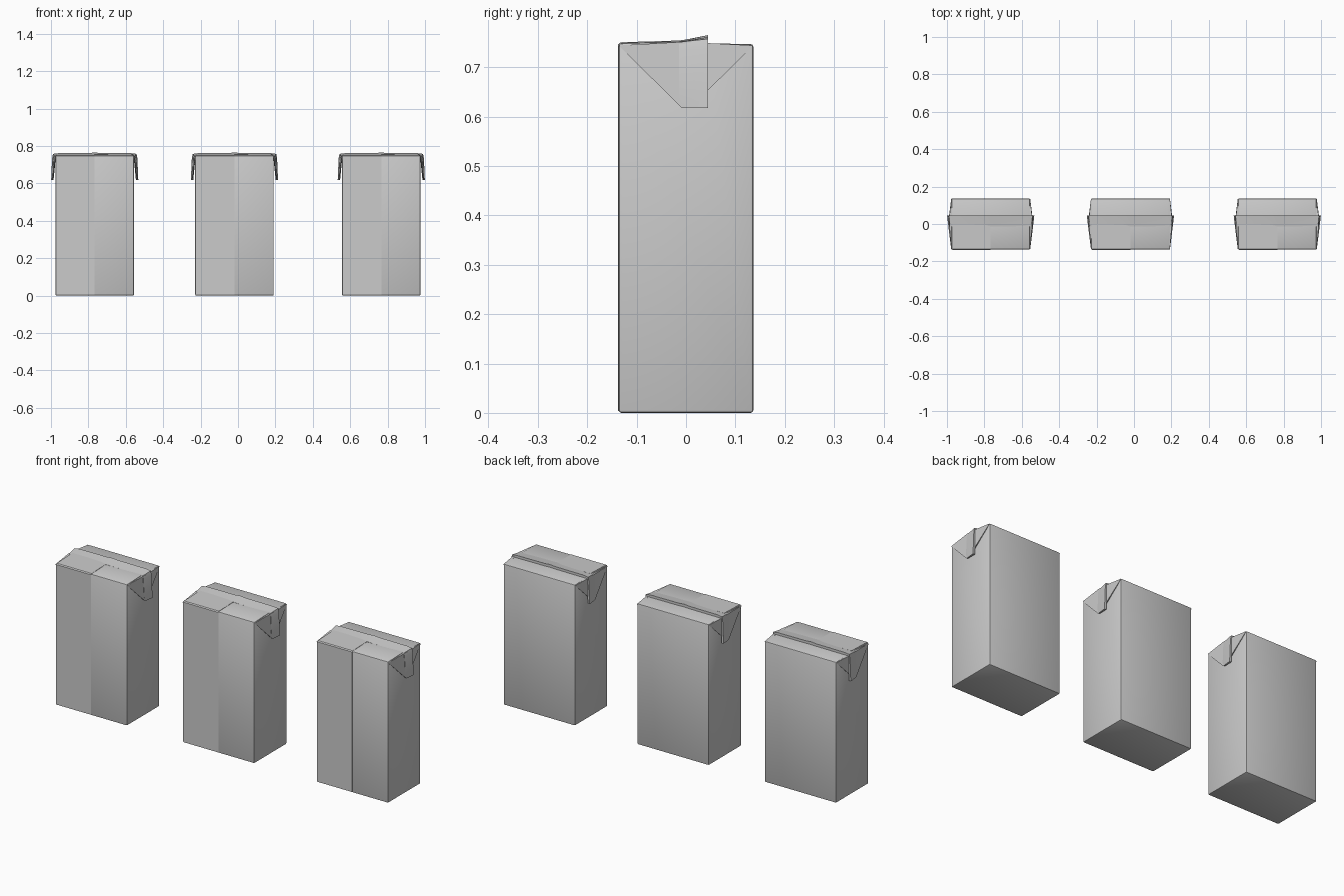
import bpy, bmesh

if "Cube" in bpy.data.objects:
    bpy.data.objects.remove(bpy.data.objects["Cube"])

HW = 0.21      # half width of a carton body
HD = 0.1365    # half depth


def make_mesh(name, rings, bevel=0.0):
    """Closed skin over matching rings of points, capped at both ends."""
    bm = bmesh.new()
    vs = [[bm.verts.new(p) for p in ring] for ring in rings]
    n = len(vs[0])
    for a, b in zip(vs, vs[1:]):
        for i in range(n):
            j = (i + 1) % n
            bm.faces.new((a[i], a[j], b[j], b[i]))
    bm.faces.new(vs[0][::-1])
    bm.faces.new(vs[-1])
    bmesh.ops.recalc_face_normals(bm, faces=bm.faces)
    if bevel:
        edges = [e for e in bm.edges if e.calc_face_angle(0) > 0.6]
        bmesh.ops.bevel(bm, geom=edges, offset=bevel, segments=2,
                        profile=0.5, affect='EDGES', clamp_overlap=True)
    me = bpy.data.meshes.new(name)
    bm.to_mesh(me)
    bm.free()
    return me


# body: side profile (y, z) with a gently rising top, extruded across x
side = [(-HD, 0), (HD, 0), (HD, 0.747), (0.045, 0.748), (0, 0.753), (-HD, 0.749)]
body = make_mesh("body", [[(x, y, z) for y, z in side] for x in (-HW, HW)], 0.006)

# overlapping paper layer: left half of the front, wrapping over the top to the fin
outer = [(-HD - 0.0015, 0.004), (-HD - 0.0015, 0.746), (-HD + 0.004, 0.7505), (0, 0.7545)]
inner = [(-HD + 0.003, 0.004), (-HD + 0.003, 0.742), (-HD + 0.006, 0.746), (0, 0.749)]
layer = outer + inner[::-1]
seam = make_mesh("seam", [[(x, y, z) for y, z in layer] for x in (-HW + 0.005, 0)])


def fin_ring(x, z, nx, nz, t):
    """Cross-section of the folded seal: hinge at the front, free edge raised."""
    out = [(-0.014, 0.0), (0.0, 0.002), (0.045, t)]
    base = [(0.045, -0.004), (-0.014, -0.005)]
    return [(x + nx * h, y, z + nz * h) for y, h in out + base]


# sealed fin: runs down one ear, over the top and down the other ear
half = [(0.226, 0.617, 1, 0, 0.007), (0.225, 0.64, 1, 0, 0.007),
        (0.221, 0.735, 1, 0, 0.007), (0.217, 0.751, 0.7, 0.7, 0.009),
        (0.195, 0.752, 0, 1, 0.009), (0.03, 0.753, 0, 1, 0.009)]
path = half + [(0, 0.754, 0, 1, 0.011)] + [(-x, z, -nx, nz, t) for x, z, nx, nz, t in half[::-1]]
fin = make_mesh("fin", [fin_ring(*p) for p in path])
# pull the front lower corners back so the end of the fin is rounded
for v in fin.vertices:
    if v.co.z < 0.63 and v.co.y < -0.005:
        v.co.y += 0.009


def ear(sign):
    """Triangular corner flap folded down against the side, tip standing off."""
    out = [(0.211, -HD, 0.744), (0.227, -0.008, 0.617), (0.227, 0.008, 0.617),
           (0.211, HD, 0.744), (0.221, 0.04, 0.749), (0.221, -0.012, 0.751)]
    inn = [(0.208, -HD + 0.004, 0.742), (0.220, -0.008, 0.619), (0.220, 0.008, 0.619),
           (0.208, HD - 0.004, 0.742), (0.208, 0.04, 0.748), (0.208, -0.012, 0.75)]
    return make_mesh("ear", [[(sign * x, y, z) for x, y, z in r] for r in (out, inn)])


parts = {"body": body, "front_overlap": seam, "top_fin": fin,
         "right_ear": ear(1), "left_ear": ear(-1)}

# three cartons in a row
for spot, cx in (("left", -0.766), ("middle", -0.019), ("right", 0.766)):
    for part, me in parts.items():
        ob = bpy.data.objects.new(f"{spot}_carton_{part}", me)
        ob.location.x = cx
        bpy.context.collection.objects.link(ob)

# smooth shading with sharp folds
bpy.ops.object.select_all(action='DESELECT')
for ob in bpy.context.collection.objects:
    if ob.name.startswith("left_carton"):
        ob.select_set(True)
        bpy.context.view_layer.objects.active = ob
bpy.ops.object.shade_smooth_by_angle(angle=0.6)
